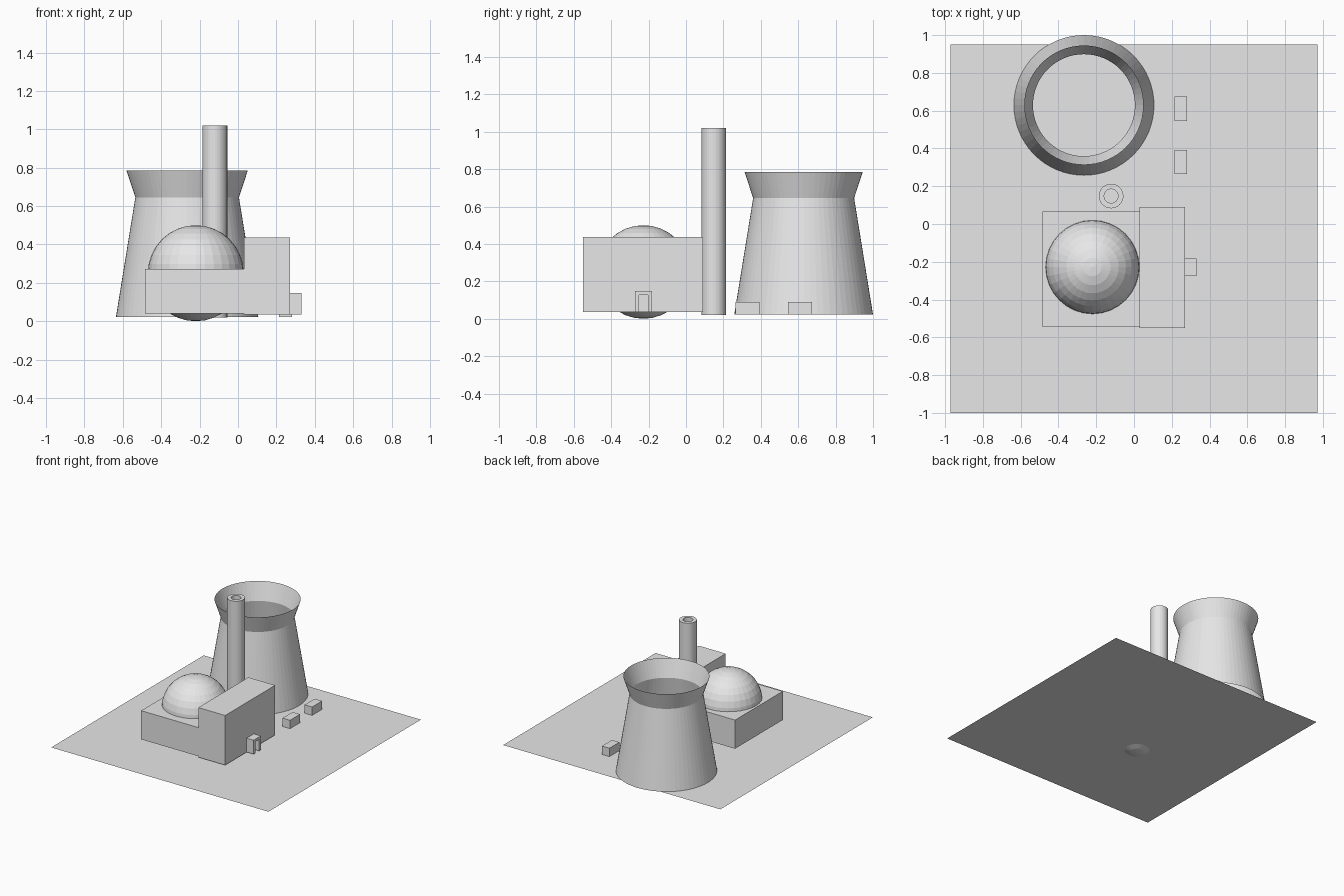
import bpy, bmesh, math

if "Cube" in bpy.data.objects:
    bpy.data.objects.remove(bpy.data.objects["Cube"])

GREY = (0.8, 0.8, 0.8, 1)
grey = bpy.data.materials.new("light_grey")
grey.use_nodes = True
grey.diffuse_color = GREY
grey.node_tree.nodes["Principled BSDF"].inputs["Base Color"].default_value = GREY


def finish(bm, name):
    mesh = bpy.data.meshes.new(name)
    bm.to_mesh(mesh)
    bm.free()
    mesh.materials.append(grey)
    obj = bpy.data.objects.new(name, mesh)
    bpy.context.collection.objects.link(obj)
    return obj


def box_mesh(x, y, z):
    """Box from (min, max) pairs."""
    bm = bmesh.new()
    bmesh.ops.create_cube(bm, size=1)
    for v in bm.verts:
        v.co = [lo if c < 0 else hi for c, (lo, hi) in zip(v.co, (x, y, z))]
    return bm


def box(name, x, y, z):
    return finish(box_mesh(x, y, z), name)


def lathe(name, centre, profile, segments):
    """Revolve a (radius, height) profile round a vertical axis."""
    bm = bmesh.new()
    verts = [bm.verts.new((r, 0, z)) for r, z in profile]
    edges = [bm.edges.new(pair) for pair in zip(verts, verts[1:])]
    bmesh.ops.spin(bm, geom=verts + edges, axis=(0, 0, 1), cent=(0, 0, 0),
                   angle=math.tau, steps=segments, use_merge=True)
    bmesh.ops.remove_doubles(bm, verts=bm.verts, dist=0.0001)
    bmesh.ops.recalc_face_normals(bm, faces=bm.faces)
    bmesh.ops.translate(bm, verts=bm.verts, vec=(*centre, 0))
    return finish(bm, name)


# Ground sheet
bm = bmesh.new()
bmesh.ops.create_grid(bm, x_segments=1, y_segments=1, size=0.5)
for v in bm.verts:
    v.co = (v.co.x * 1.945, v.co.y * 1.95 - 0.025, 0.018)
finish(bm, "ground")

# Reactor buildings
box("reactor_hall", (-0.485, 0.03), (-0.545, 0.065), (0.04, 0.272))
box("turbine_hall", (0.03, 0.27), (-0.55, 0.09), (0.035, 0.437))

# Containment dome, a full sphere sunk in the hall
bm = bmesh.new()
bmesh.ops.create_uvsphere(bm, u_segments=32, v_segments=16, radius=0.25)
bmesh.ops.translate(bm, verts=bm.verts, vec=(-0.22, -0.228, 0.25))
finish(bm, "containment_dome")

# Cooling tower, an open shell with a flared lip
lathe("cooling_tower", (-0.265, 0.629),
      [(0.371, 0.022), (0.27, 0.645), (0.316, 0.785)], 64)

# Chimney with a hollow flue
lathe("chimney", (-0.121, 0.148),
      [(0, 0.02), (0.065, 0.02), (0.065, 1.02), (0.037, 1.02),
       (0.037, 0.9), (0, 0.9)], 32)

# Entrance porch with a recessed doorway
px, py, pz = (0.268, 0.332), (-0.274, -0.182), (0.035, 0.148)
box("porch_roof", px, py, (0.128, pz[1]))
for side, span in (("right", (py[0], py[0] + 0.022)), ("left", (py[1] - 0.022, py[1]))):
    box("porch_wall_" + side, px, span, (pz[0], 0.128))
box("porch_door", (px[0], 0.3), (py[0] + 0.022, py[1] - 0.022), (pz[0], 0.128))

# Small sheds
for name, y in (("front_shed", 0.328), ("back_shed", 0.61)):
    box(name, (0.214, 0.281), (y - 0.064, y + 0.064), (0.022, 0.09))
